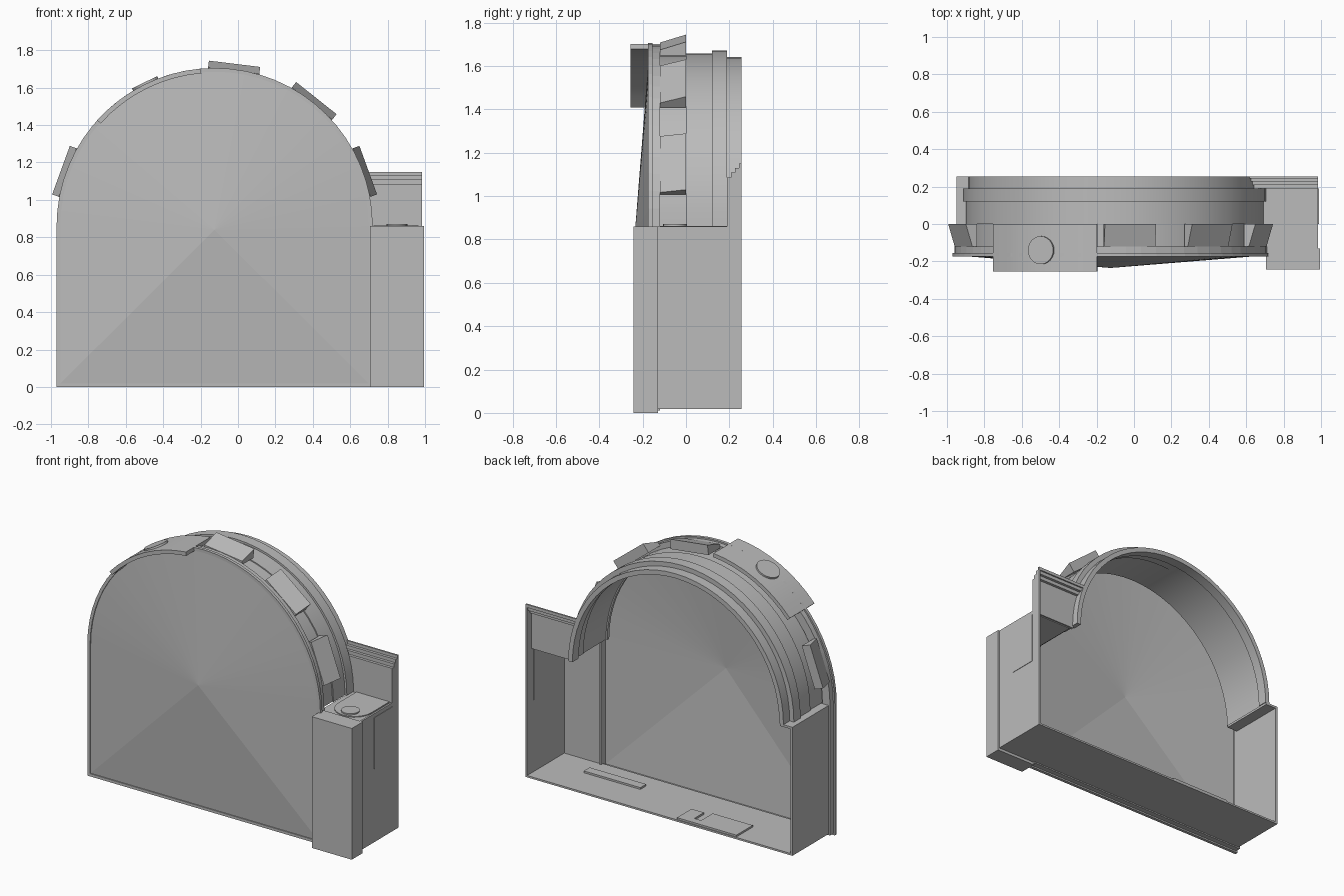
import bpy, bmesh, math
from mathutils import Vector

if "Cube" in bpy.data.objects:
    bpy.data.objects.remove(bpy.data.objects["Cube"])

grey = bpy.data.materials.new("plain_grey")
grey.use_nodes = True
GREY = (0.5, 0.5, 0.5, 1)
grey.diffuse_color = GREY
grey.node_tree.nodes["Principled BSDF"].inputs["Base Color"].default_value = GREY

SPRING = 0.86      # height where the arch begins
FRONT_X = -0.125   # arch centre of the front rim
BACK_X = -0.105    # arch centre of the rear bands
SEG = 32


def finish(name, bm, smooth=False):
    bmesh.ops.recalc_face_normals(bm, faces=bm.faces)
    mesh = bpy.data.meshes.new(name)
    bm.to_mesh(mesh)
    bm.free()
    obj = bpy.data.objects.new(name, mesh)
    bpy.context.collection.objects.link(obj)
    mesh.materials.append(grey)
    if smooth:
        bpy.ops.object.select_all(action='DESELECT')
        obj.select_set(True)
        bpy.context.view_layer.objects.active = obj
        bpy.ops.object.shade_smooth_by_angle(angle=math.radians(20))
    return obj


def box(name, x, y, z):
    bm = bmesh.new()
    bmesh.ops.create_cube(bm, size=1)
    for v in bm.verts:
        v.co = [lo + (c + 0.5) * (hi - lo) for c, (lo, hi) in zip(v.co, (x, y, z))]
    return finish(name, bm)


def loft(name, rings, closed=False, smooth=False):
    """Join matching rings of points into a tube, closed or capped."""
    bm = bmesh.new()
    vs = [[bm.verts.new(p) for p in ring] for ring in rings]
    n = len(vs[0])
    for i in range(len(vs) if closed else len(vs) - 1):
        a, b = vs[i], vs[(i + 1) % len(vs)]
        for j in range(n):
            k = (j + 1) % n
            bm.faces.new((a[j], a[k], b[k], b[j]))
    if not closed:
        bm.faces.new(vs[0])
        bm.faces.new(vs[-1])
    return finish(name, bm, smooth)


def polar(cx, r, a, y):
    return Vector((cx + r * math.cos(a), y, SPRING + r * math.sin(a)))


def band(name, cx, r_in, r_out, y0, y1, a0=0, a1=180, seg=SEG):
    rings = []
    for i in range(seg + 1):
        a = math.radians(a0 + (a1 - a0) * i / seg)
        rings.append([polar(cx, r, a, y) for r, y in
                      ((r_in, y0), (r_out, y0), (r_out, y1), (r_in, y1))])
    return loft(name, rings, smooth=True)


def outline(r, bottom, y):
    pts = [polar(FRONT_X, r, math.pi * i / SEG, y) for i in range(SEG + 1)]
    return pts + [Vector((FRONT_X - r, y, bottom)), Vector((FRONT_X + r, y, bottom))]


def disc(name, centre, normal, radius, depth):
    bm = bmesh.new()
    bmesh.ops.create_cone(bm, cap_ends=True, segments=24, radius1=radius,
                          radius2=radius, depth=depth)
    rot = Vector((0, 0, 1)).rotation_difference(Vector(normal))
    for v in bm.verts:
        v.co = rot @ v.co + Vector(centre)
    return finish(name, bm, True)


# Front rim: an arch shaped frame, in two steps
for name, r, low, y0, y1 in (("front_rim", 0.845, 0, -0.175, -0.155),
                             ("front_rim_step", 0.835, 0.01, -0.155, -0.12)):
    loft(name, [outline(r, low, y0), outline(r, low, y1),
                outline(0.825, 0.018, y1), outline(0.825, 0.018, y0)], closed=True)

# Front panel: shallow fan rising to a middle point
bm = bmesh.new()
edge = [bm.verts.new(p) for p in outline(0.828, 0.015, -0.168)]
tip = bm.verts.new((FRONT_X, -0.235, 0.84))
for i, v in enumerate(edge):
    bm.faces.new((v, edge[(i + 1) % len(edge)], tip))
finish("front_panel", bm)

# Arch bands behind the rim
band("vent_band", BACK_X, 0.77, 0.79, -0.14, 0)
band("rim_backing", FRONT_X, 0.78, 0.835, -0.14, -0.12)
band("arch_band_front", BACK_X, 0.77, 0.797, 0, 0.12)
band("arch_band_middle", BACK_X, 0.765, 0.81, 0.12, 0.19)
band("arch_band_rear", BACK_X, 0.75, 0.78, 0.19, 0.255)

# Wedge flaps around the arch, flaring to the rear
for i, deg in enumerate((20, 51.5, 83, 160)):
    a = math.radians(deg)
    along = Vector((-math.sin(a), 0, math.cos(a))) * 0.138
    section = [polar(FRONT_X, r, a, y) for r, y in
               ((0.81, -0.12), (0.837, -0.12), (0.874, 0), (0.81, 0))]
    loft(f"flap_{i + 1}", [[p - along for p in section], [p + along for p in section]])

# Curved hood over the front with a round button
band("hood", FRONT_X, 0.82, 0.845, -0.255, 0, 95, 138, 8)
a = math.radians(116)
disc("hood_button", polar(FRONT_X, 0.845, a, -0.14),
     (math.cos(a), 0, math.sin(a)), 0.075, 0.02)

# Base: floor, side walls and arch ledge
box("floor", (-0.95, 0.985), (-0.14, 0.255), (0.018, 0.03))
box("left_wall", (-0.95, -0.935), (-0.14, 0.255), (0.02, SPRING))
box("arch_ledge", (-0.95, -0.86), (-0.12, 0.255), (0.845, SPRING))
box("right_wall", (0.973, 0.985), (-0.14, 0.255), (0.02, SPRING))
for x0, x1, name in ((0.985, 0.988, "outer_window"), (0.97, 0.973, "inner_window")):
    box(name, (x0, x1), (0, 0.19), (0.5, 0.835))

# Raised plates on the floor
for name, x, y in (("floor_bar", (0.31, 0.72), (-0.03, 0.03)),
                   ("floor_plate", (-0.54, -0.25), (0.08, 0.25)),
                   ("floor_tab", (-0.2, -0.11), (0.1, 0.25)),
                   ("floor_link", (-0.25, -0.2), (0.2, 0.25))):
    box(name, x, y, (0.03, 0.042))

# Front pillar and the shelf behind it
box("pillar", (0.705, 0.995), (-0.243, -0.13), (0, SPRING))
box("shelf", (0.69, 0.985), (-0.13, 0.2), (0.84, SPRING - 0.004))
u_shape = [(0.965, 0.19), (0.725, 0.19)] + [
    (0.845 + 0.12 * math.cos(t), 0.12 * math.sin(t))
    for t in (math.pi * (1 + i / 12) for i in range(13))]
loft("shelf_inlay", [[Vector((x, y, z)) for x, y in u_shape]
                     for z in (SPRING - 0.006, SPRING + 0.002)])
disc("shelf_button", (0.85, -0.05, SPRING + 0.003), (0, 0, 1), 0.055, 0.014)


# Hollow rear panel, stepping back towards its top edge
def arch_x(z):
    return BACK_X + math.sqrt(0.775 ** 2 - (z - SPRING) ** 2)


tops = (0.845, 1.085, 1.108, 1.13, 1.15)
for i in range(4):
    y = 0.19 + i * 0.018
    z0, z1 = tops[i], tops[i + 1]
    shape = [(arch_x(z0), z0), (0.985, z0), (0.985, z1), (arch_x(z1), z1)]
    loft(f"rear_panel_step_{i + 1}",
         [[Vector((x, v, z)) for x, z in shape] for v in (y, min(y + 0.02, 0.255))])
    box(f"rear_panel_side_{i + 1}", (0.973, 0.985), (y, 0.255), (z0, z1))
